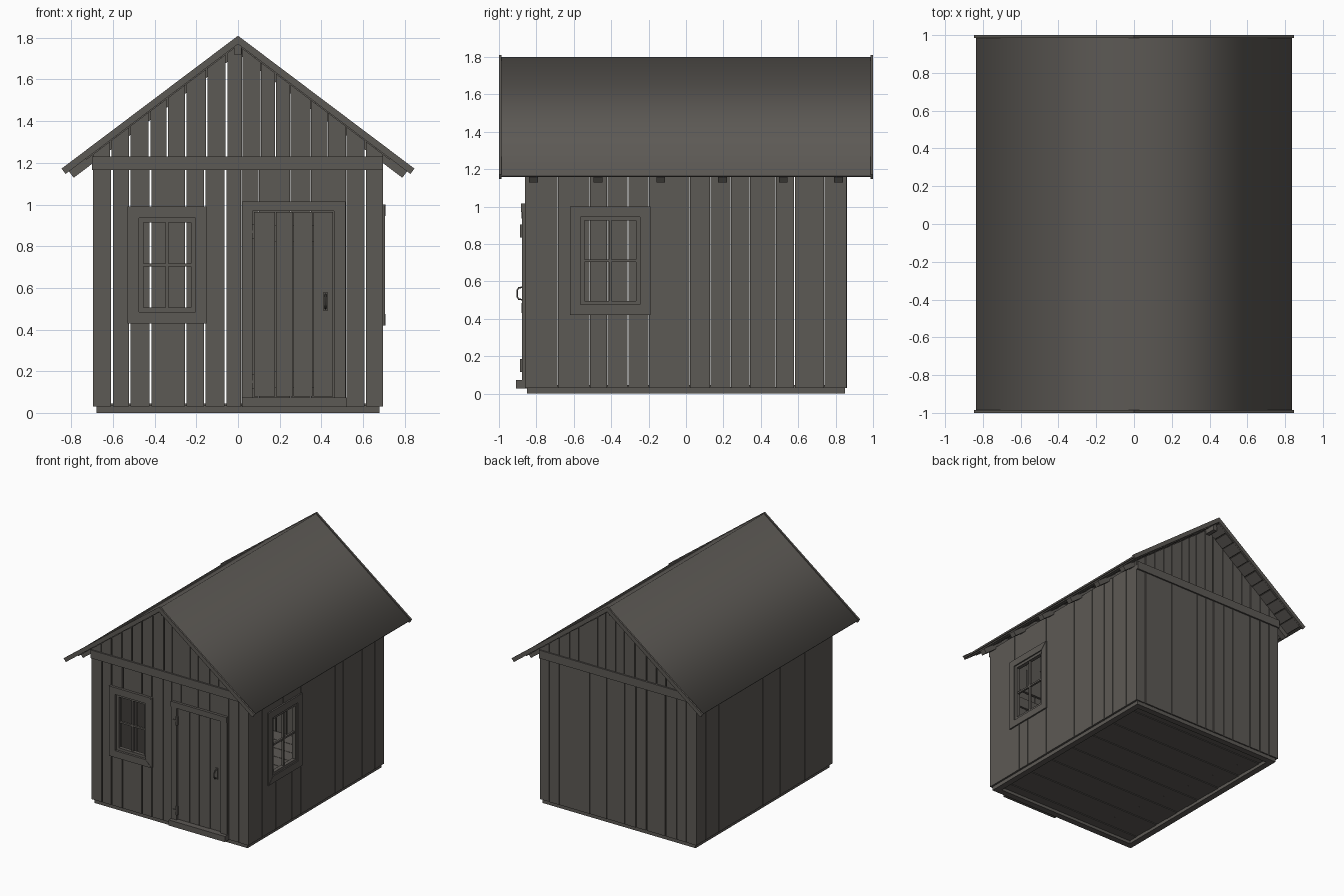
import bpy, bmesh, math, random
from mathutils import Vector

random.seed(4)
if "Cube" in bpy.data.objects:
    bpy.data.objects.remove(bpy.data.objects["Cube"], do_unlink=True)

wood = bpy.data.materials.new("weathered grey wood")
wood.use_nodes = True
COL = (0.108, 0.100, 0.090, 1)
wood.diffuse_color = COL
bsdf = wood.node_tree.nodes["Principled BSDF"]
bsdf.inputs["Base Color"].default_value = COL
bsdf.inputs["Roughness"].default_value = 0.9


def make(name, prisms, caps=True, smooth=False):
    """One object from prisms: (outline, axis, start, end)."""
    bm = bmesh.new()
    for pts, axis, a0, a1 in prisms:
        def at(p, a):
            return {"x": (a, *p), "y": (p[0], a, p[1]), "z": (*p, a)}[axis]
        lo = [bm.verts.new(at(p, a0)) for p in pts]
        hi = [bm.verts.new(at(p, a1)) for p in pts]
        for i in range(len(pts)):
            j = (i + 1) % len(pts)
            bm.faces.new((lo[i], lo[j], hi[j], hi[i]))
        if caps:
            bm.faces.new(lo[::-1])
            bm.faces.new(hi)
    bmesh.ops.recalc_face_normals(bm, faces=bm.faces)
    for f in bm.faces:
        f.smooth = smooth
    mesh = bpy.data.meshes.new(name)
    bm.to_mesh(mesh)
    bm.free()
    mesh.materials.append(wood)
    ob = bpy.data.objects.new(name, mesh)
    bpy.context.collection.objects.link(ob)
    return ob


def rect(a0, a1, b0, b1):
    return [(a0, b0), (a1, b0), (a1, b1), (a0, b1)]


def box(x0, x1, y0, y1, z0, z1):
    return (rect(x0, x1, z0, z1), "y", y0, y1)


def slab(pts, axis, out, thick=0.02, jitter=0.003):
    """Board whose outer face sits near 'out', thickness going inward."""
    s = math.copysign(1, out)
    o = out - s * random.uniform(0, jitter)
    return (pts, axis, o - s * thick, o)


# Roof geometry: u runs down the slope, n is the offset along its normal
RIDGE, SLOPE = 1.80, math.atan(0.753)
C, S = math.cos(SLOPE), math.sin(SLOPE)


def sp(u, n, side):
    return (side * (u * C + n * S), RIDGE - u * S + n * C)


def gable_band(u, top, bottom):
    return [sp(u, top, -1), (0, RIDGE + top / C), sp(u, top, 1),
            sp(u, bottom, 1), (0, RIDGE + bottom / C), sp(u, bottom, -1)]


def roof_z(x):
    return RIDGE - 0.035 - abs(x) * S / C


# Wall boards, split around openings
def boards(edges, gaps, holes, z0, z1):
    out = []
    for i, (a, b) in enumerate(zip(edges, edges[1:])):
        a, b = a + gaps(a) / 2, b - gaps(b) / 2
        cuts = sorted({a, b} | {e for h in holes for e in h[:2] if a < e < b})
        for p, q in zip(cuts, cuts[1:]):
            spans = [(z0, z1)]
            for h0, h1, lo, hi in holes:
                if h0 < (p + q) / 2 < h1:
                    spans = [(z0, lo), (hi, z1)]
            out += [rect(p, q, s, t) for s, t in spans if t - s > 0.01]
    return out


front_edges = [-0.70, -0.605, -0.52, -0.42, -0.25, -0.16, -0.06, 0.015,
               0.10, 0.25, 0.35, 0.52, 0.61, 0.70]
side_edges = [-0.845, -0.685, -0.515, -0.42, -0.31, -0.20, 0.02, 0.13,
              0.24, 0.34, 0.48, 0.58, 0.74, 0.845]
gable_edges = [-0.70, -0.61, -0.52, -0.425, -0.34, -0.25, -0.15, -0.055,
               0.02, 0.11, 0.18, 0.25, 0.35, 0.43, 0.52, 0.61, 0.70]


def end_gap(x):
    return 0.008 if x < 0 or x > 0.6 else 0.003


def side_gap(y):
    return 0.003


front_window = (-0.53, -0.15, 0.43, 0.99)
side_window = (-0.62, -0.19, 0.42, 1.00)
door_hole = (0.065, 0.465, 0.03, 0.97)


def shrink(r, d):
    return (r[0] + d, r[1] - d, r[2] + d, r[3] - d)


WX, WY = 0.697, 0.862
for name, out, holes in (("front_wall", -WY, [shrink(front_window, 0.05), door_hole]),
                         ("back_wall", WY, [])):
    make(name, [slab(p, "y", out) for p in boards(front_edges, end_gap, holes, 0.03, 1.2)])
for name, out, holes in (("left_wall", WX, [shrink(side_window, 0.05)]),
                         ("right_wall", -WX, [])):
    make(name, [slab(p, "x", out) for p in boards(side_edges, side_gap, holes, 0.03, 1.215)])

# Gable boards, tie beams and corner posts
for name, out in (("front", -WY), ("back", WY)):
    gable = []
    for a, b in zip(gable_edges, gable_edges[1:]):
        a, b = a + end_gap(a) / 2, b - end_gap(b) / 2
        top = [(b, roof_z(b)), (a, roof_z(a))]
        if a < 0 < b:
            top.insert(1, (0, roof_z(0)))
        gable.append(slab([(a, 1.2), (b, 1.2)] + top, "y", out))
    make(name + "_gable", gable)
    make(name + "_tie_beam", [slab(rect(-0.7, 0.695, 1.165, 1.23), "y",
                                   out * 1.012, 0.03, 0)])
make("corner_posts", [box(x - 0.025, x + 0.025, y - 0.025, y + 0.025, 0.03, 1.2)
                      for x in (-0.65, 0.65) for y in (-0.815, 0.815)])

# Base: sill ring and floor planks
make("base_sill", [box(-0.68, 0.68, y - 0.025, y + 0.025, 0, 0.035) for y in (-0.825, 0.825)]
     + [box(x - 0.025, x + 0.025, -0.8, 0.8, 0, 0.035) for x in (-0.655, 0.655)])
N = 14
step = 1.68 / N
make("floor_planks", [box(-0.675, 0.675, -0.84 + i * step, -0.84 + (i + 1) * step - 0.004,
                          0.024 + 0.003 * (i % 2), 0.045) for i in range(N)])


# Windows: mitred casing, sash and glazing bars
def frame(r, width, axis, out, depth):
    a0, a1, b0, b1 = r
    o, n = rect(*r), rect(*shrink(r, width))
    s = math.copysign(1, out)
    return [([o[i], o[(i + 1) % 4], n[(i + 1) % 4], n[i]], axis,
             out - s * depth, out + s * 0.002 * (i % 2 == 0)) for i in range(4)]


def window(name, r, axis, wall, proud):
    s = math.copysign(1, wall)
    make(name + "_casing", frame(r, 0.055, axis, wall + s * proud, 0.03))
    inner = shrink(r, 0.05)
    make(name + "_sash", frame(inner, 0.026, axis, wall - s * 0.002, 0.028))
    a0, a1, b0, b1 = shrink(inner, 0.022)
    ma, mb = (a0 + a1) / 2, (b0 + b1) / 2
    make(name + "_glazing_bars",
         [(rect(ma - 0.007, ma + 0.007, b0, b1), axis, wall - s * 0.024, wall - s * 0.006),
          (rect(a0, a1, mb - 0.007, mb + 0.007), axis, wall - s * 0.024, wall - s * 0.008)])


window("front_window", front_window, "y", -WY, 0.016)
window("side_window", side_window, "x", WX, 0.008)

# Door with casing, threshold, hinges and handle
make("door_casing", [box(0.02, 0.07, -0.878, -0.84, 0.07, 0.97),
                     box(0.46, 0.515, -0.878, -0.84, 0.07, 0.97),
                     box(0.02, 0.515, -0.881, -0.84, 0.97, 1.015)])
door_edges = [0.075, 0.18, 0.265, 0.36, 0.457]
make("door_leaf", [slab(p, "y", -0.870, 0.02, 0.004)
                   for p in boards(door_edges, side_gap, [], 0.078, 0.963)])
make("door_battens", [box(0.09, 0.44, -0.850, -0.83, z, z + 0.08) for z in (0.12, 0.82)])
make("door_threshold", [box(0.02, 0.52, -0.908, -0.83, 0.028, 0.073)])
make("door_hinges", [b for z in (0.15, 0.87) for b in (
    box(0.066, 0.08, -0.887, -0.86, z - 0.035, z + 0.035),
    box(0.04, 0.07, -0.884, -0.86, z - 0.006, z + 0.006))])

path = bpy.data.curves.new("door_handle", "CURVE")
path.dimensions = "3D"
path.bevel_depth = 0.005
path.bevel_resolution = 1
path.use_fill_caps = True
spline = path.splines.new("POLY")
handle = [(-0.865, 0.50), (-0.895, 0.505), (-0.903, 0.52), (-0.903, 0.55),
          (-0.895, 0.565), (-0.865, 0.57)]
spline.points.add(len(handle) - 1)
for pt, (y, z) in zip(spline.points, handle):
    pt.co = (0.42, y, z, 1)
path.materials.append(wood)
bpy.context.collection.objects.link(bpy.data.objects.new("door_handle", path))
make("door_latch_plate", [box(0.41, 0.43, -0.874, -0.86, 0.49, 0.58)])

# Roof: softly shaded covering, rake boards, sheathing, rafters, ridge beam
make("roof_covering", [(gable_band(1.048, 0, -0.014), "y", -0.99, 0.99)],
     caps=False, smooth=True)
for name, y in (("front", -1.0), ("back", 0.986)):
    make(name + "_rake_boards", [(gable_band(1.054, 0.008, -0.024), "y", y, y + 0.014)])

ROWS = 11
w = 1.0 / ROWS
sheathing = []
for side in (-1, 1):
    for i in range(ROWS):
        u0, u1 = 0.03 + i * w, 0.03 + (i + 1) * w - 0.006
        low = -0.024 - 0.006 * (i % 2)
        sheathing.append(([sp(u0, -0.013, side), sp(u1, -0.013, side),
                           sp(u1, low, side), sp(u0, low, side)], "y", -0.985, 0.985))
make("roof_sheathing", sheathing)
make("rafters", [(gable_band(1.034, -0.024, -0.062), "y", y - 0.024, y + 0.024)
                 for y in (-0.815, -0.47, -0.135, 0.195, 0.52, 0.815)])
make("ridge_beam", [box(-0.018, 0.016, -0.95, 0.95, 1.72, 1.775)])
